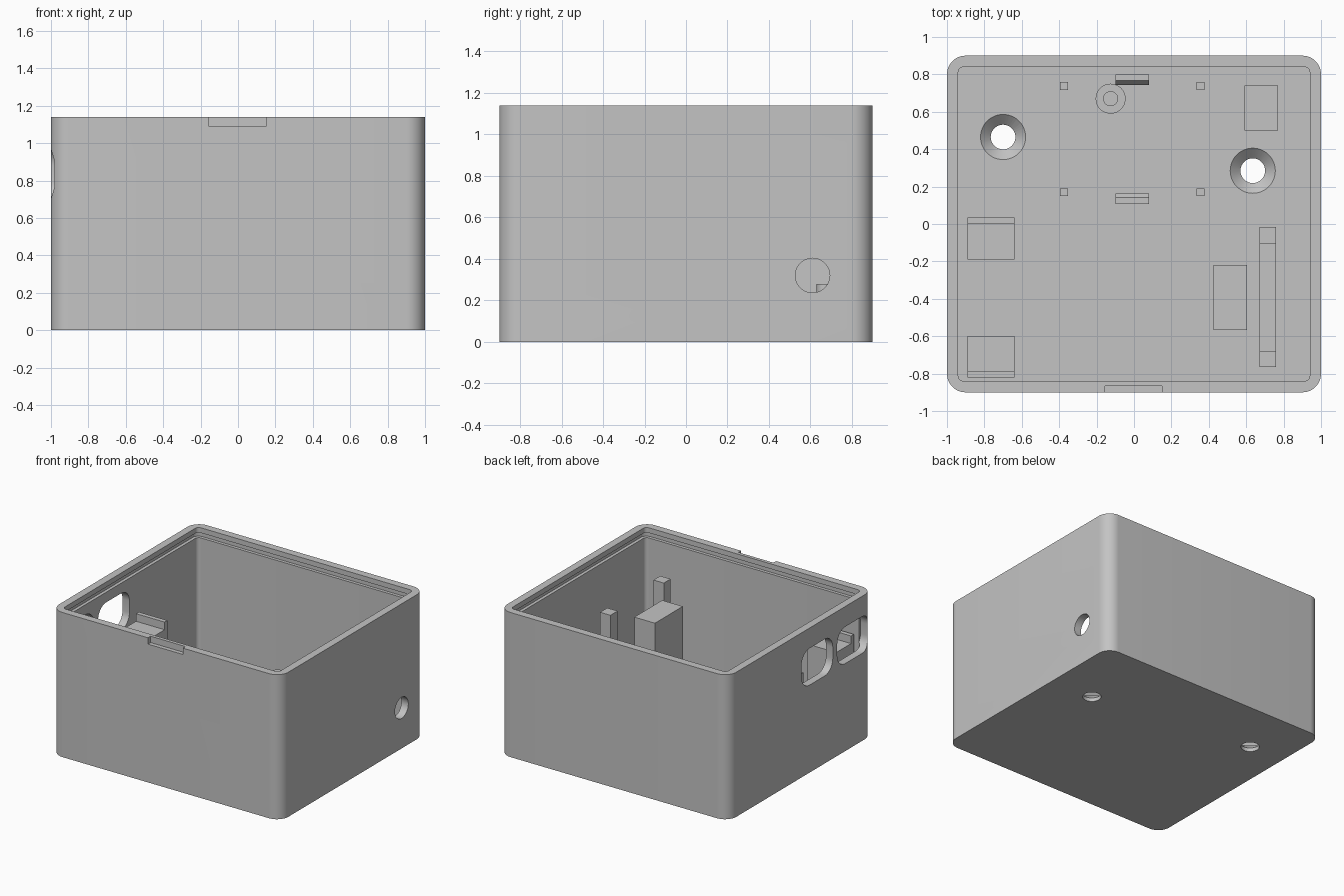
import bpy, bmesh, math
from mathutils import Matrix, Vector

if "Cube" in bpy.data.objects:
    bpy.data.objects.remove(bpy.data.objects["Cube"], do_unlink=True)

grey = bpy.data.materials.new("light_grey_plastic")
grey.use_nodes = True
COLOUR = (0.55, 0.55, 0.55, 1)
grey.diffuse_color = COLOUR
grey.node_tree.nodes["Principled BSDF"].inputs["Base Color"].default_value = COLOUR

H, FLOOR, WALL = 1.14, 0.08, 0.06


def finish(name, bm):
    bmesh.ops.recalc_face_normals(bm, faces=bm.faces)
    mesh = bpy.data.meshes.new(name)
    bm.to_mesh(mesh)
    bm.free()
    mesh.materials.append(grey)
    ob = bpy.data.objects.new(name, mesh)
    bpy.context.collection.objects.link(ob)
    return ob


def prism(name, pts, axis, lo, hi):
    """Extrude a 2D outline along an axis; outline is (y,z), (x,z) or (x,y)."""
    bm = bmesh.new()

    def place(a, b, d):
        return {"x": (d, a, b), "y": (a, d, b), "z": (a, b, d)}[axis]
    face = bm.faces.new([bm.verts.new(place(a, b, lo)) for a, b in pts])
    grown = bmesh.ops.extrude_face_region(bm, geom=[face])["geom"]
    shift = Vector(place(0, 0, hi - lo))
    bmesh.ops.translate(bm, vec=shift,
                        verts=[v for v in grown if isinstance(v, bmesh.types.BMVert)])
    return finish(name, bm)


def rounded(a0, a1, b0, b1, r, n=8):
    """Outline of a rounded rectangle."""
    corners = [(a1 - r, b1 - r), (a0 + r, b1 - r), (a0 + r, b0 + r), (a1 - r, b0 + r)]
    return [(a + r * math.cos(t), b + r * math.sin(t))
            for k, (a, b) in enumerate(corners)
            for t in [math.pi / 2 * (k + i / n) for i in range(n + 1)]]


def box(name, x0, x1, y0, y1, z0, z1):
    return prism(name, [(x0, y0), (x1, y0), (x1, y1), (x0, y1)], "z", z0, z1)


def cone(name, x, y, z0, z1, r0, r1):
    bm = bmesh.new()
    bmesh.ops.create_cone(bm, cap_ends=True, segments=48, radius1=r0, radius2=r1,
                          depth=z1 - z0, matrix=Matrix.Translation((x, y, (z0 + z1) / 2)))
    return finish(name, bm)


def smooth(ob):
    bpy.ops.object.select_all(action="DESELECT")
    ob.select_set(True)
    bpy.context.view_layer.objects.active = ob
    bpy.ops.object.shade_smooth_by_angle(angle=math.radians(30))


def cut(target, cutter):
    bpy.context.view_layer.objects.active = target
    mod = target.modifiers.new("cut", "BOOLEAN")
    mod.operation, mod.solver, mod.object = "DIFFERENCE", "EXACT", cutter
    bpy.ops.object.modifier_apply(modifier=mod.name)
    bpy.data.objects.remove(cutter, do_unlink=True)


# Case shell: rounded block hollowed out, with a snap groove under the rim
case = prism("case", rounded(-1, 1, -0.9, 0.9, 0.1, 12), "z", 0, H)
ix, iy = 1 - WALL, 0.9 - WALL
cut(case, prism("cavity", rounded(-ix, ix, -iy, iy, 0.03), "z", FLOOR, H + 0.1))
g = 0.025
cut(case, prism("groove", rounded(-ix - g, ix + g, -iy - g, iy + g, 0.05), "z", 1.06, 1.1))

# Opening notch on the front rim
cut(case, box("notch", -0.155, 0.15, -1, -0.867, 1.09, H + 0.1))

# Port slots in one side and a round cable hole in the other
for y0, y1 in ((-0.40, -0.01), (-0.86, -0.455)):
    cut(case, prism("slot", rounded(y0, y1, 0.69, 0.98, 0.1), "x", -1.1, -0.92))
cut(case, prism("cable_hole", rounded(0.527, 0.693, 0.237, 0.403, 0.083, 12), "x", 0.9, 1.1))

# Countersunk screw holes in the floor
for x, y in ((-0.70, 0.465), (0.635, 0.285)):
    cut(case, cone("screw_hole", x, y, -0.1, 0.2, 0.066, 0.066))
    cut(case, cone("countersink", x, y, 0.025, FLOOR + 0.005, 0.062, 0.126))
smooth(case)

base = FLOOR - 0.01

# Port shelves with a raised stop along the outer edge
shelf, stop = 0.73, 0.79
for name, inner, step, outer in (("rear_shelf", -0.19, 0.0, 0.035),
                                 ("front_shelf", -0.6, -0.785, -0.82)):
    outline = [(inner, base), (inner, shelf), (step, shelf),
               (step, stop), (outer, stop), (outer, base)]
    prism(name, outline, "x", -0.89, -0.64)

# Long cradle with a taller post at each end
cradle = [(-0.765, base), (-0.765, 0.83), (-0.68, 0.83), (-0.68, 0.4),
          (-0.105, 0.4), (-0.105, 0.83), (-0.015, 0.83), (-0.015, base)]
prism("cradle", cradle, "x", 0.67, 0.76)

# Support blocks
box("tall_block", 0.425, 0.605, -0.567, -0.22, base, 0.755)
box("low_block", 0.59, 0.77, 0.5, 0.74, base, 0.2)

# Four small board pegs
for side, x in (("right", -0.375), ("left", 0.355)):
    for end, y in (("front", 0.17), ("back", 0.737)):
        box(f"{end}_{side}_peg", x - 0.021, x + 0.021, y - 0.021, y + 0.021, base, 0.17)

# Two snap clips whose hooks face the board
for name, y, d in (("back_clip", 0.8, -1), ("front_clip", 0.108, 1)):
    outline = [(y, base), (y, 0.23), (y + d * 0.034, 0.23), (y + d * 0.056, 0.2),
               (y + d * 0.056, 0.19), (y + d * 0.034, 0.18), (y + d * 0.034, base)]
    prism(name, outline, "x", -0.1, 0.08)

# Round standoff with a locating pin
smooth(cone("standoff", -0.125, 0.67, base, 0.18, 0.08, 0.08))
smooth(cone("standoff_pin", -0.125, 0.67, 0.17, 0.28, 0.04, 0.04))
